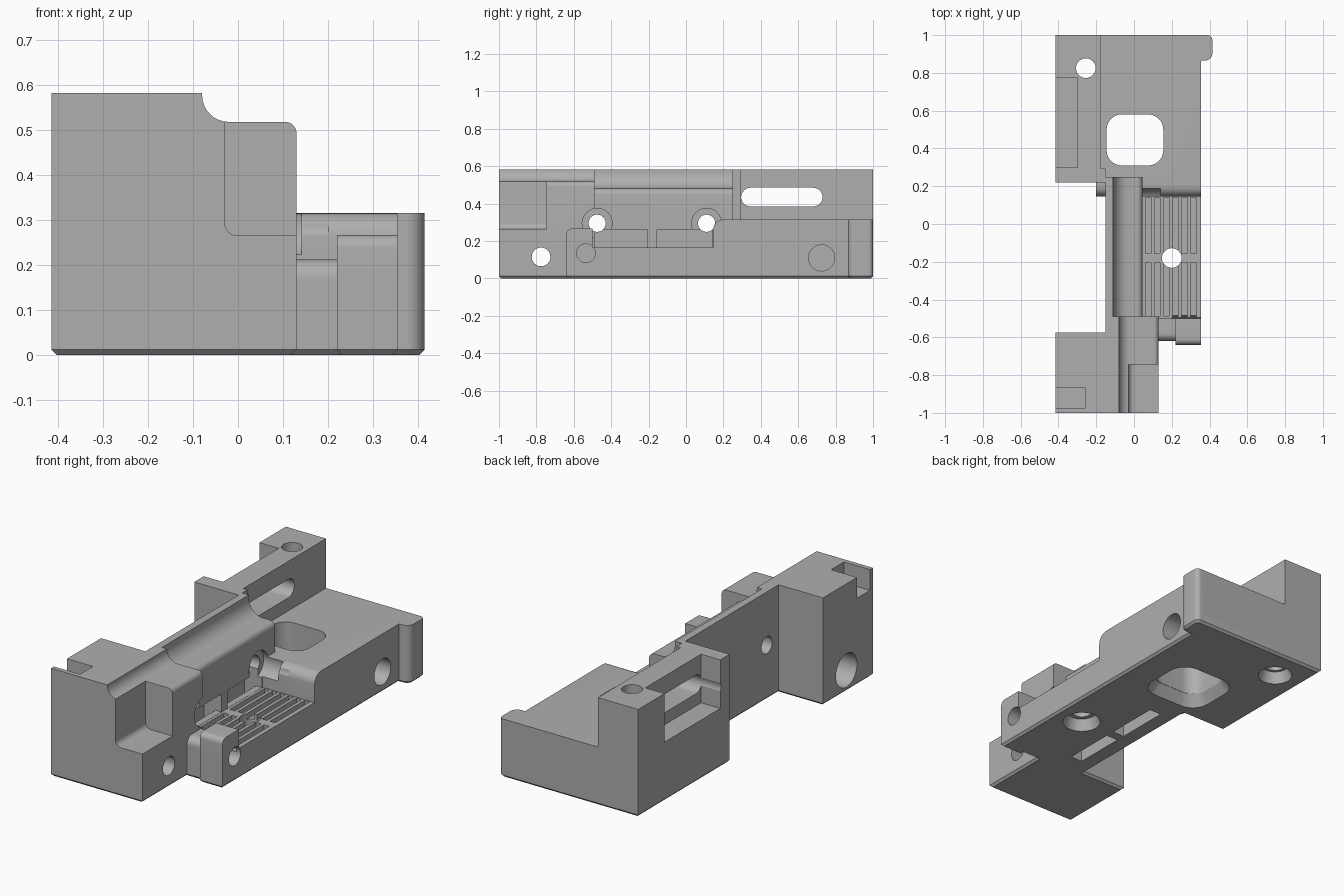
import bpy, bmesh, math
from mathutils import Vector

cube = bpy.data.objects.get("Cube")
if cube:
    bpy.data.objects.remove(cube)

grey = bpy.data.materials.new("plain_grey")
grey.use_nodes = True
grey.diffuse_color = (0.43, 0.43, 0.43, 1)
grey.node_tree.nodes["Principled BSDF"].inputs["Base Color"].default_value = (0.43, 0.43, 0.43, 1)


def rounded(points, steps=8):
    """Replace every square corner given as (a, b, radius) with an arc."""
    out = []
    for i, p in enumerate(points):
        c = Vector(p[:2])
        if len(p) < 3:
            out.append(c)
            continue
        u = (Vector(points[i - 1][:2]) - c).normalized()
        v = (Vector(points[(i + 1) % len(points)][:2]) - c).normalized()
        mid = c + (u + v) * p[2]
        for k in range(steps + 1):
            t = math.pi / 2 * k / steps
            out.append(mid - p[2] * (v * math.cos(t) + u * math.sin(t)))
    return out


def prism(name, axis, points, lo, hi, taper=1, chamfer=0):
    """Extrude a flat outline along an axis."""
    place = {"x": lambda p, h: (h, p.x, p.y),
             "y": lambda p, h: (p.x, h, p.y),
             "z": lambda p, h: (p.x, p.y, h)}[axis]
    pts = rounded(points)
    mid = sum(pts, Vector((0, 0))) / len(pts)
    bm = bmesh.new()
    a = [bm.verts.new(place(p, lo)) for p in pts]
    b = [bm.verts.new(place(mid + (p - mid) * taper, hi)) for p in pts]
    base = bm.faces.new(a)
    bm.faces.new(b)
    for i in range(len(pts)):
        bm.faces.new((a[i - 1], a[i], b[i], b[i - 1]))
    bmesh.ops.recalc_face_normals(bm, faces=bm.faces)
    if chamfer:
        bmesh.ops.bevel(bm, geom=list(base.edges), offset=chamfer, segments=1,
                        affect="EDGES", profile=0.5)
    mesh = bpy.data.meshes.new(name)
    bm.to_mesh(mesh)
    bm.free()
    mesh.materials.append(grey)
    obj = bpy.data.objects.new(name, mesh)
    bpy.context.scene.collection.objects.link(obj)
    return obj


def box(name, x, y, z):
    return prism(name, "z", rect(x, y), *z)


def rect(a, b, r=None):
    corners = [(a[0], b[0]), (a[1], b[0]), (a[1], b[1]), (a[0], b[1])]
    return [c + (r,) for c in corners] if r else corners


def rod(name, axis, centre, r, lo, hi, taper=1):
    ring = [(centre[0] + r * math.cos(t * math.pi / 16),
             centre[1] + r * math.sin(t * math.pi / 16)) for t in range(32)]
    return prism(name, axis, ring, lo, hi, taper)


def combine(target, tool, operation):
    mod = target.modifiers.new("combine", "BOOLEAN")
    mod.operation, mod.solver, mod.object = operation, "EXACT", tool
    bpy.context.view_layer.objects.active = target
    bpy.ops.object.modifier_apply(modifier=mod.name)
    bpy.data.objects.remove(tool)


# Base slab with chamfered underside
body = prism("bracket_body", "z", [
    (-.415, -1), (.13, -1), (.13, -.62), (.22, -.62), (.22, -.64), (.355, -.64),
    (.355, .865), (.415, .865, .04), (.415, 1, .025), (-.415, 1), (-.415, .22),
    (-.15, .22), (-.15, -.575), (-.415, -.575)], 0, .165, chamfer=.012)


def front_profile(left):
    return [(left, .05), (.13, .05), (.13, .518, .025), (-.08, .518, .06),
            (-.08, .582), (left, .582)]


low = .05
solids = [
    # Front block and its inner extension
    prism("front_block", "y", front_profile(-.415), -1, -.575),
    prism("front_inner", "y", front_profile(-.12), -.7, -.49),
    # Long ridge with a cove along the top
    prism("ridge", "y", [(-.15, low), (.045, low), (.045, .48, .03),
                         (-.11, .48, .085), (-.11, .582), (-.15, .582)], -.6, .25),
    # Rear deck with rounded front step
    prism("rear_deck", "x", [(.145, low), (1, low), (1, .315), (.145, .315, .055)],
          -.2, .355),
    # Tall rear wall
    box("rear_wall", (-.415, -.175), (.22, 1), (low, .582)),
    box("rear_wall_joint", (-.2, -.15), (.22, .295), (low, .582)),
    # Rear side lug
    prism("rear_lug", "z", [(.3, .865), (.415, .865, .04), (.415, 1, .025), (.3, 1)],
          low, .315),
    # Front side tab and its link
    prism("side_tab", "x", [(-.64, low), (-.5, low), (-.5, .267), (-.64, .267, .03)],
          .22, .355),
    prism("tab_link", "x", [(-.62, low), (-.5, low), (-.5, .212), (-.62, .212, .04)],
          .1, .25),
]
for s in solids:
    combine(body, s, "UNION")

cuts = [
    # Stepped corner of the front block
    prism("corner_step", "y", [(-.03, .265, .03), (.13, .265), (.13, .24), (.3, .24),
                               (.3, .7), (-.03, .7)], -1.1, -.745),
    # Notch in the front block top
    box("front_notch", (-.5, -.26), (-.975, -.865), (.47, .7)),
    # Open pocket and slot in the rear wall
    box("rear_pocket", (-.5, -.3), (.3, .775), (.32, .7)),
    prism("rear_slot", "x", rect((.295, .73), (.385, .485), .0499), -.5, -.1),
    # Deck window with flared underside
    prism("deck_window", "z", rect((-.145, .155), (.31, .58), .08), -.1, .5),
    prism("window_flare", "z", rect((-.185, .195), (.27, .62), .1), -.01, .06, .78),
    # Vertical holes
    rod("rear_hole", "z", (-.255, .825), .052, -.1, .7),
    rod("rear_hole_flare", "z", (-.255, .825), .09, -.01, .06, .75),
    rod("plate_hole", "z", (.2, -.18), .052, -.1, .4),
    rod("plate_hole_flare", "z", (.2, -.18), .1, -.01, .06, .75),
    # Sideways holes
    rod("front_hole", "x", (-.775, .115), .05, -.5, .3),
    rod("front_hole_bore", "x", (-.775, .115), .09, -.5, -.25),
    rod("rear_side_hole", "x", (.725, .11), .07, .2, .5),
    rod("tab_hole", "x", (-.535, .135), .05, .2, .5),
]
# Ridge screw holes with wide seats
for y in (-.475, .11):
    cuts.append(rod("ridge_hole", "x", (y, .295), .046, -.3, .2))
    cuts.append(rod("ridge_seat", "x", (y, .295), .08, .02, .141))
# Pockets under the ridge, bottom slots and plate grooves
for y in ((-.49, -.205), (-.155, .14)):
    cuts.append(box("ridge_pocket", (-.06, .06), y, (.166, .262)))
    cuts.append(box("bottom_slot", (-.06, .01), y, (-.1, .2)))
    for i in range(6):
        x = .06 + i * .048
        cuts.append(box("plate_groove", (x, x + .03), y, (.135, .22)))
for c in cuts:
    combine(body, c, "DIFFERENCE")

# Smooth curved surfaces, keep corners crisp
bpy.ops.object.select_all(action="DESELECT")
body.select_set(True)
bpy.context.view_layer.objects.active = body
bpy.ops.object.shade_smooth_by_angle(angle=math.radians(25))
